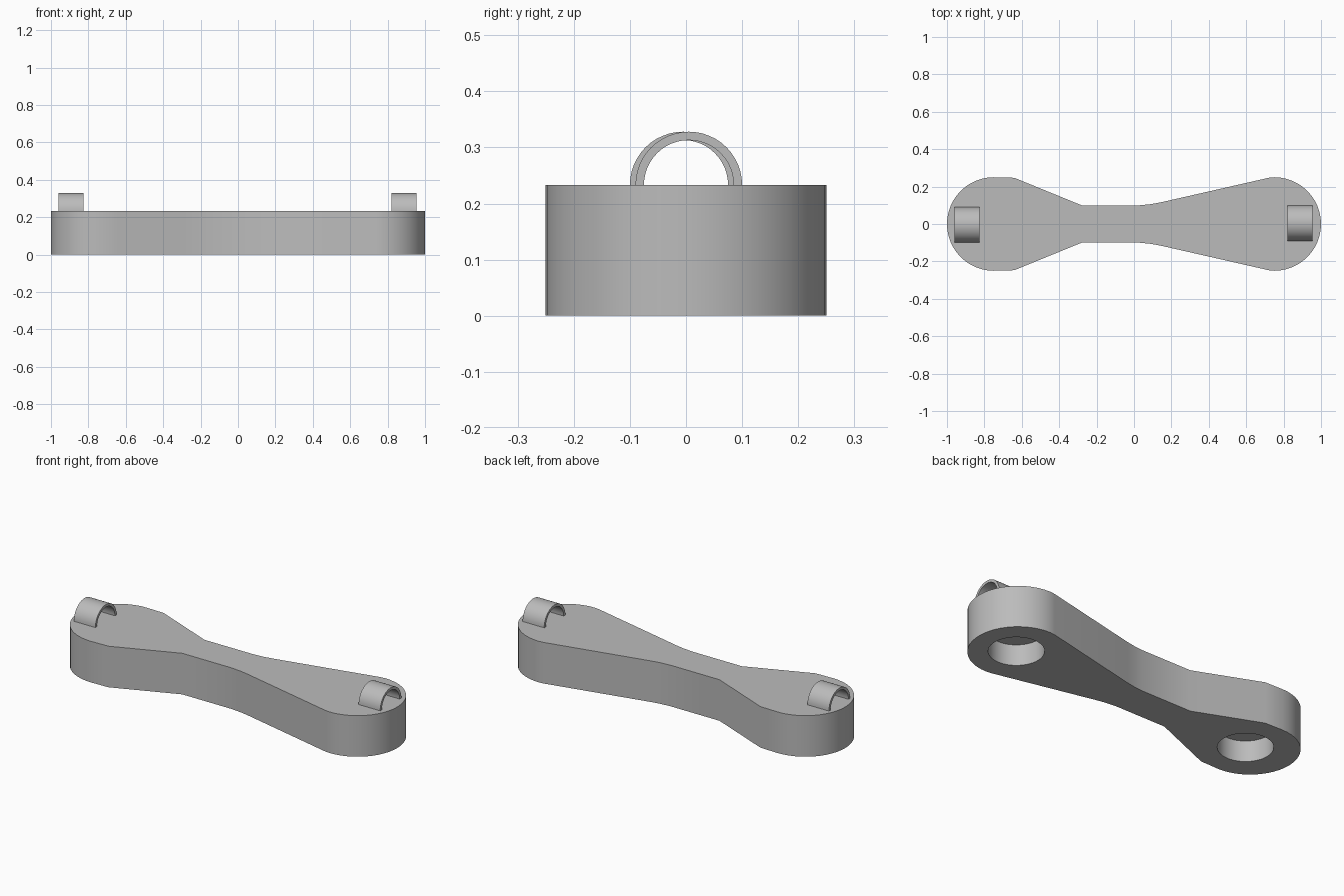
import bpy, bmesh
from math import pi, cos, sin, radians

cube = bpy.data.objects.get("Cube")
if cube:
    bpy.data.objects.remove(cube, do_unlink=True)

HEIGHT = 0.233

grey = bpy.data.materials.new("plain grey")
grey.use_nodes = True
colour = (0.5, 0.5, 0.5, 1)
grey.diffuse_color = colour
grey.node_tree.nodes["Principled BSDF"].inputs["Base Color"].default_value = colour


def arc(cx, cy, r, start, end, steps):
    """Points on a circular arc, angles in degrees."""
    angles = [radians(start + (end - start) * i / steps) for i in range(steps + 1)]
    return [(cx + r * cos(a), cy + r * sin(a)) for a in angles]


def extrude(name, points, to_3d, direction):
    """Solid made by sweeping a flat outline along a direction."""
    bm = bmesh.new()
    face = bm.faces.new([bm.verts.new(to_3d(p)) for p in points])
    swept = bmesh.ops.extrude_face_region(bm, geom=[face], use_keep_orig=True)
    moved = [g for g in swept["geom"] if isinstance(g, bmesh.types.BMVert)]
    bmesh.ops.translate(bm, verts=moved, vec=direction)
    bmesh.ops.recalc_face_normals(bm, faces=bm.faces)
    mesh = bpy.data.meshes.new(name)
    bm.to_mesh(mesh)
    bm.free()
    mesh.materials.append(grey)
    obj = bpy.data.objects.new(name, mesh)
    bpy.context.collection.objects.link(obj)
    return obj


def smooth(obj):
    bpy.ops.object.select_all(action="DESELECT")
    obj.select_set(True)
    bpy.context.view_layer.objects.active = obj
    bpy.ops.object.shade_smooth_by_angle(angle=radians(35))


# Body: half outline from the right tip to the left tip, mirrored across y
half = arc(0.75, 0, 0.25, 0, 90, 12)
half += [(0.72, 0.247), (0.14, 0.115), (0.09, 0.106), (0.03, 0.1), (-0.28, 0.1), (-0.64, 0.247)]
half += arc(-0.75, 0, 0.25, 90, 180, 12)
outline = half + [(x, -y) for x, y in reversed(half[1:-1])]
body = extrude("body", outline, lambda p: (p[0], p[1], 0), (0, 0, HEIGHT))

# Blind round sockets in the underside
for side, x in (("left", 0.76), ("right", -0.72)):
    cutter = extrude(side + "_socket_cutter", arc(x, 0, 0.14, 0, 352.5, 47),
                     lambda p: (p[0], p[1], -0.1), (0, 0, 0.217))
    cutter.hide_render = True
    cutter.hide_viewport = True
    cut = body.modifiers.new(side + "_socket", "BOOLEAN")
    cut.operation = "DIFFERENCE"
    cut.solver = "EXACT"
    cut.object = cutter

# Bake the sockets so the cutters are no longer needed
bpy.context.view_layer.update()
graph = bpy.context.evaluated_depsgraph_get()
body.data = bpy.data.meshes.new_from_object(body.evaluated_get(graph))
body.modifiers.clear()
for obj in [o for o in bpy.data.objects if o.name.endswith("_socket_cutter")]:
    bpy.data.objects.remove(obj, do_unlink=True)
smooth(body)

# Half-ring loops standing on the top at each end
for side, x, y in (("left", 0.82, 0.005), ("right", -0.96, -0.005)):
    ring = arc(y, HEIGHT, 0.095, 0, 180, 24) + arc(y, HEIGHT, 0.08, 180, 0, 24)
    smooth(extrude(side + "_loop", ring, lambda p: (x, p[0], p[1]), (0.135, 0, 0)))
